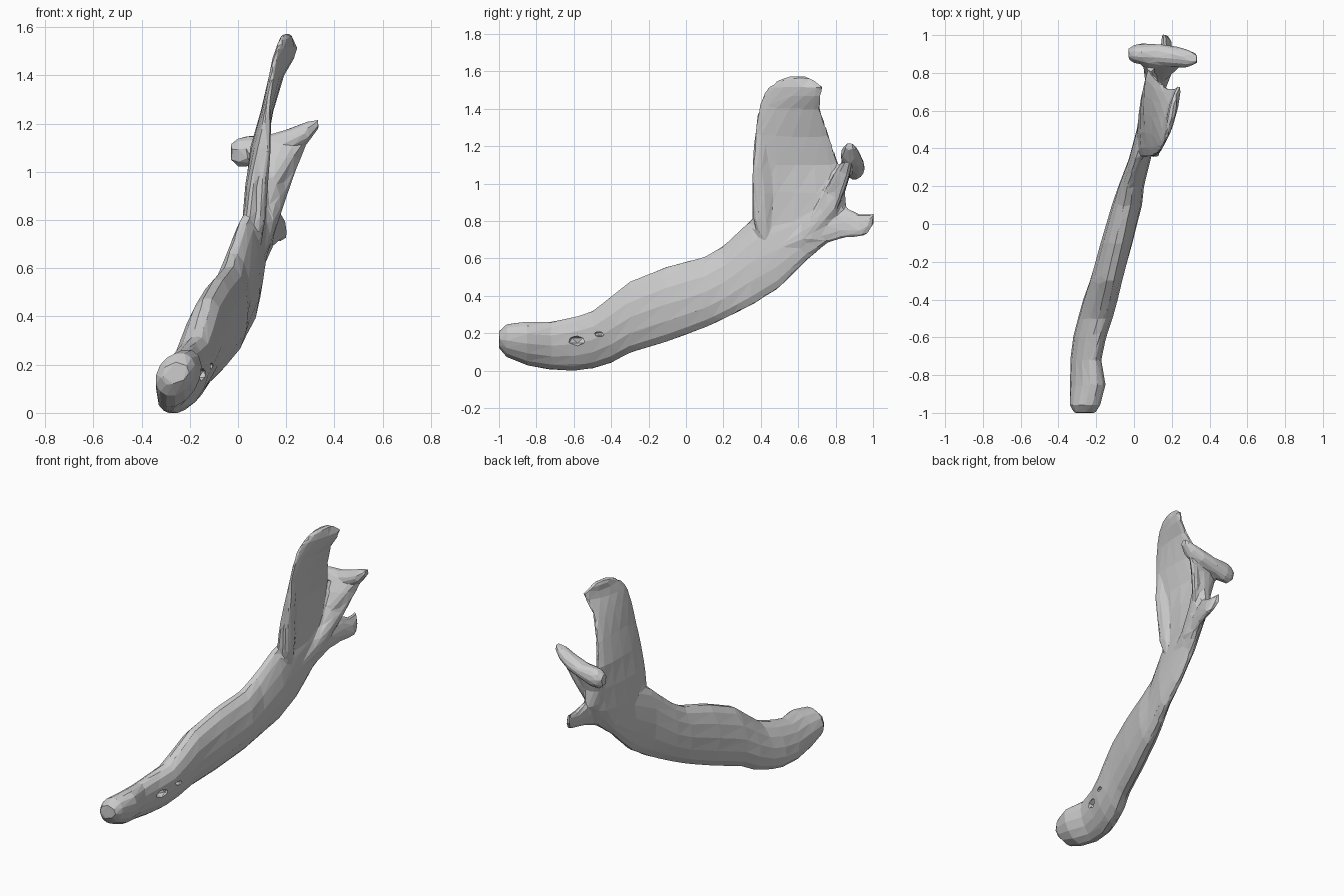
import bpy
import bmesh
import math
from mathutils import Vector

cube = bpy.data.objects.get("Cube")
if cube:
    bpy.data.objects.remove(cube, do_unlink=True)

bone = bpy.data.materials.new("bone grey")
bone.use_nodes = True
colour = (0.6, 0.6, 0.6, 1)
bone.diffuse_color = colour
bone.node_tree.nodes["Principled BSDF"].inputs["Base Color"].default_value = colour

bm = bmesh.new()


def section(axis, pos, low, high, x_low, x_high, half):
    """Oval slice across y or z: its long way runs from low to high, leaning in x."""
    mid_x, lean = (x_low + x_high) / 2, (x_high - x_low) / 2
    mid, reach = (low + high) / 2, (high - low) / 2
    wide = Vector((half, 0, 0))
    if axis == "y":
        return Vector((mid_x, pos, mid)), wide, Vector((lean, 0, reach))
    return Vector((mid_x, mid, pos)), wide, Vector((lean, reach, 0))


def loft(slices, sides=14):
    """Closed skin over a row of oval slices (centre, half axis, half axis)."""
    turns = [math.tau * i / sides for i in range(sides)]
    rings = [[bm.verts.new(c + u * math.cos(t) + v * math.sin(t)) for t in turns]
             for c, u, v in slices]
    faces = [bm.faces.new(rings[0]), bm.faces.new(rings[-1][::-1])]
    for near, far in zip(rings, rings[1:]):
        for i in range(sides):
            j = (i + 1) % sides
            faces.append(bm.faces.new((near[i], far[i], far[j], near[j])))
    bmesh.ops.recalc_face_normals(bm, faces=faces)


def loft_along(axis, rows):
    loft([section(axis, *row) for row in rows])


# Body of the jaw: y, bottom z, top z, bottom x, top x, half width
loft_along("y", [
    (-1.0, .12, .21, -.27, -.25, .055),
    (-.96, .07, .25, -.28, -.24, .08),
    (-.85, .025, .265, -.28, -.21, .088),
    (-.72, .002, .263, -.29, -.22, .074),
    (-.6, -.005, .288, -.27, -.20, .08),
    (-.5, .008, .32, -.24, -.17, .085),
    (-.4, .037, .40, -.21, -.145, .086),
    (-.3, .09, .48, -.17, -.125, .084),
    (-.1, .15, .56, -.105, -.08, .084),
    (.1, .225, .612, -.04, -.035, .08),
    (.2, .27, .67, -.01, -.02, .068),
    (.35, .345, .81, .04, .025, .058),
    (.5, .44, .88, .065, .06, .048),
    (.65, .59, .90, .085, .08, .044),
    (.76, .685, .88, .12, .10, .03),
])

# Tall blade: z, front y, rear y, front x, rear x, half thickness
loft_along("z", [
    (.6, .36, .66, .045, .08, .035),
    (.8, .35, .80, .045, .09, .044),
    (.95, .35, .83, .06, .09, .042),
    (1.1, .352, .82, .09, .08, .034),
    (1.25, .36, .77, .12, .12, .026),
    (1.4, .385, .72, .14, .18, .025),
    (1.47, .41, .725, .15, .225, .025),
    (1.515, .44, .735, .165, .24, .024),
    (1.55, .49, .69, .18, .22, .023),
    (1.572, .55, .65, .195, .21, .015),
])

# Raised front edge of the blade, fading backward into it
loft_along("z", [
    (.66, .40, .46, .07, .07, .02),
    (.8, .362, .46, .09, .08, .028),
    (.95, .354, .47, .10, .09, .03),
    (1.1, .354, .46, .12, .09, .027),
    (1.28, .375, .44, .125, .12, .016),
])

# Neck under the hinge knuckle
loft_along("z", [
    (.7, .56, .78, .10, .12, .035),
    (.85, .68, .86, .10, .13, .05),
    (.95, .74, .85, .11, .13, .065),
    (1.05, .79, .88, .135, .15, .095),
    (1.13, .84, .92, .155, .16, .135),
])

# Outer crest: a sloping shelf from the body up to the knuckle
loft_along("y", [
    (.43, .60, .67, .07, .075, .02),
    (.52, .60, .72, .085, .09, .025),
    (.62, .65, .78, .10, .11, .031),
    (.72, .74, .88, .13, .14, .034),
    (.8, .84, .98, .165, .175, .03),
    (.85, .96, 1.11, .20, .24, .03),
    (.88, 1.06, 1.18, .24, .28, .026),
])

# Rear corner process
loft_along("y", [
    (.6, .57, .80, .08, .09, .035),
    (.75, .68, .87, .13, .12, .033),
    (.85, .71, .875, .165, .14, .03),
    (.93, .715, .835, .185, .16, .028),
    (.97, .73, .835, .185, .16, .022),
    (1.003, .78, .84, .165, .155, .013),
])

# Hinge knuckle, a slanted bar: x, y, z, half depth, half height
loft([(Vector((x, y, z)), Vector((0, deep, 0)), Vector((0, 0, high)))
      for x, y, z, deep, high in [
          (-.03, .90, 1.08, .028, .035),
          (0, .90, 1.08, .048, .06),
          (.04, .90, 1.085, .056, .064),
          (.12, .895, 1.1, .058, .052),
          (.22, .885, 1.13, .056, .052),
          (.29, .875, 1.165, .046, .045),
          (.335, .875, 1.2, .024, .018)]])

mesh = bpy.data.meshes.new("jaw_bone")
bm.to_mesh(mesh)
bm.free()
jaw = bpy.data.objects.new("jaw_bone", mesh)
bpy.context.collection.objects.link(jaw)
mesh.materials.append(bone)
bpy.context.view_layer.objects.active = jaw
jaw.select_set(True)

# Fuse the parts into one skin, then simplify it into broad flat facets
fuse = jaw.modifiers.new("fuse", "REMESH")
fuse.mode = "VOXEL"
fuse.voxel_size = 0.011
bpy.ops.object.modifier_apply(modifier=fuse.name)
facet = jaw.modifiers.new("facet", "DECIMATE")
facet.ratio = min(1, 1300 / (2 * len(jaw.data.polygons)))
bpy.ops.object.modifier_apply(modifier=facet.name)

# Small nerve openings on the outer side
pits = bmesh.new()
for y, z, radius in [(-.58, .16, .036), (-.46, .195, .022)]:
    pit = bmesh.ops.create_icosphere(pits, subdivisions=1, radius=radius)["verts"]
    bmesh.ops.scale(pits, verts=pit, vec=(1, 1.5, .8))
    bmesh.ops.translate(pits, verts=pit, vec=(.02 + .3 * y, y, z))
pit_mesh = bpy.data.meshes.new("pit_cutter")
pits.to_mesh(pit_mesh)
pits.free()
pit_mesh.materials.append(bone)
cutter = bpy.data.objects.new("pit_cutter", pit_mesh)
bpy.context.collection.objects.link(cutter)
cutter.hide_render = True
cut = jaw.modifiers.new("openings", "BOOLEAN")
cut.operation = "DIFFERENCE"
cut.object = cutter
bpy.ops.object.modifier_apply(modifier=cut.name)
bpy.data.objects.remove(cutter, do_unlink=True)

for face in jaw.data.polygons:
    face.use_smooth = False
    face.material_index = 0
